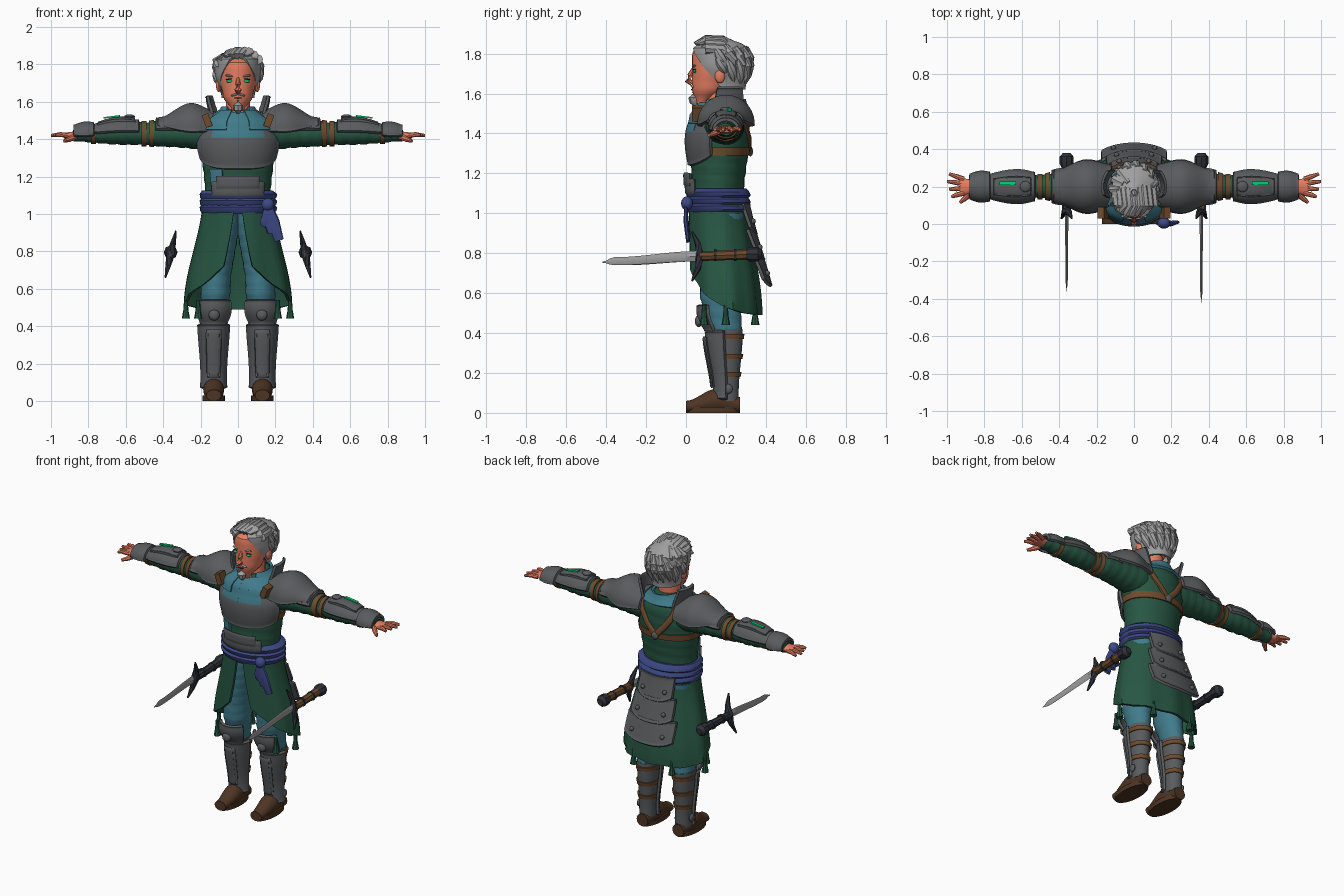
import bpy, bmesh, random
from math import sin, cos, radians, pi
from mathutils import Vector, Matrix

random.seed(4)
if "Cube" in bpy.data.objects:
    bpy.data.objects.remove(bpy.data.objects["Cube"])
FRONT, BACK, TOP = 270, 90, 90
made = []


def material(name, *rgb):
    mat = bpy.data.materials.new(name)
    colour = [channel ** 2.2 for channel in rgb] + [1]
    mat.diffuse_color = colour
    mat.use_nodes = True
    shader = mat.node_tree.nodes["Principled BSDF"]
    shader.inputs["Base Color"].default_value = colour
    shader.inputs["Roughness"].default_value = .8
    return mat


green = material("forest cloth", .17, .34, .27)
armour = material("grey armour", .35, .36, .37)
leather = material("brown leather", .43, .3, .19)
boot_leather = material("dark boot leather", .31, .22, .16)
skin = material("skin", .9, .49, .38)
silver = material("silver hair and steel", .62, .62, .62)
teal = material("teal cloth", .26, .48, .54)
indigo = material("indigo sash", .25, .29, .52)
glow = material("bright green", .08, .8, .47)
charcoal = material("charcoal", .2, .21, .24)


def finish(name, bm, mat, pair, open_shell=False):
    bmesh.ops.recalc_face_normals(bm, faces=bm.faces)
    if open_shell and mat is armour:
        # Armour plates get a raised border
        bmesh.ops.inset_region(bm, faces=bm.faces[:], thickness=.007, depth=-.004, use_boundary=True)
    mesh = bpy.data.meshes.new(name)
    bm.to_mesh(mesh)
    bm.free()
    mesh.materials.append(mat)
    ob = bpy.data.objects.new(name, mesh)
    bpy.context.collection.objects.link(ob)
    if open_shell:
        solidify = ob.modifiers.new("thickness", 'SOLIDIFY')
        solidify.thickness, solidify.offset = .016, 0
    if pair:
        ob.modifiers.new("mirror", 'MIRROR').use_mirror_merge = False
    made.append(ob)


def bridge(bm, rings, closed):
    for lower, upper in zip(rings, rings[1:]):
        count = len(lower)
        for i in range(count if closed else count - 1):
            j = (i + 1) % count
            bm.faces.new((lower[i], lower[j], upper[j], upper[i]))
    if closed:
        bm.faces.new(rings[0])
        bm.faces.new(rings[-1])


def lerp(a, b, t):
    return a + (b - a) * t


# A form is an axis and stations: position, two centre values, two radii
def surface(form, position, angle, grow=0):
    axis, *stations = form
    for low, high in zip(stations, stations[1:]):
        if position <= high[0]:
            break
    t = min(1, max(0, (position - low[0]) / (high[0] - low[0])))
    t = t * t * (3 - 2 * t)
    cu, cv, ru, rv = [lerp(a, b, t) for a, b in zip(low[1:], high[1:])]
    u = cu + (ru + grow) * cos(radians(angle))
    v = cv + (rv + grow) * sin(radians(angle))
    return Vector({'x': (position, u, v), 'y': (u, position, v), 'z': (u, v, position)}[axis])


# Skin a stretch of a form, all round or over part of the turn
def shell(name, mat, form, start, end, grow=0, flare=0, bulge=0, face=BACK, half=None, half_end=None,
          dip=0, folds=0, pleats=0, sides=28, pair=False):
    bm, rings = bmesh.new(), []
    steps = max(2, round(abs(end - start) / .02))
    if half:
        sides = max(12, round(half / 5))
    for i in range(steps + 1):
        t = i / steps
        spread = lerp(half, half_end or half, t) if half else 180
        ring = []
        for k in range(sides + bool(half)):
            across = 2 * k / sides - 1
            angle = face + across * spread
            out = grow + flare * t + bulge * sin(pi * t) + folds * sin(i * 2 + across * 4)
            out += pleats * t * sin(radians(angle) * 9)
            along = lerp(start, end, t) + dip * t * (1 - abs(across) ** 3)
            ring.append(bm.verts.new(surface(form, along, angle, out)))
        rings.append(ring)
    bridge(bm, rings, not half)
    finish(name, bm, mat, pair, bool(half))


def sweep(name, mat, points, radii, flat=1, sides=8, pair=False):
    bm, rings = bmesh.new(), []
    points = [Vector(p) for p in points]
    for i, (point, radius) in enumerate(zip(points, radii)):
        tangent = points[min(i + 1, len(points) - 1)] - points[max(i - 1, 0)]
        turn = tangent.to_track_quat('Z', 'Y')
        ring = []
        for k in range(sides):
            angle = 2 * pi * k / sides
            offset = turn @ Vector((cos(angle), sin(angle), 0)) * radius
            offset.y *= flat
            ring.append(bm.verts.new(point + offset))
        rings.append(ring)
    bridge(bm, rings, True)
    finish(name, bm, mat, pair)


def solid(name, mat, place, size, turn=0, box=False, pair=False):
    bm = bmesh.new()
    matrix = Matrix.Translation(place) @ Matrix.Rotation(radians(turn), 4, 'Y') @ Matrix.Diagonal((*size, 1))
    if box:
        bmesh.ops.create_cube(bm, size=2, matrix=matrix)
    else:
        bmesh.ops.create_uvsphere(bm, u_segments=14, v_segments=8, radius=1, matrix=matrix)
    finish(name, bm, mat, pair)


# Body forms that the clothes and plates follow
foot = ('y', (0, .13, .03, .04, .03), (.15, .13, .06, .056, .06), (.27, .13, .04, .04, .04))
sole = ('z', (0, .13, .135, .06, .135), (.1, .13, .135, .06, .135))
leg = ('z', (.1, .13, .21, .045, .05), (.4, .13, .2, .06, .08), (.6, .12, .17, .08, .1), (1, .09, .17, .1, .12))
skirt = ('z', (.5, 0, .2, .28, .17), (1.1, 0, .16, .18, .14))
torso = ('z', (1.1, 0, .16, .175, .13), (1.4, 0, .17, .2, .15), (1.48, 0, .18, .18, .14), (1.57, 0, .19, .07, .09))
arm = ('x', (.1, .19, 1.43, .1, .09), (.4, .2, 1.43, .08, .07), (.5, .2, 1.43, .06, .06),
       (.6, .2, 1.43, .07, .06), (.9, .2, 1.42, .04, .03))
hand = ('x', (.85, .2, 1.42, .035, .024), (.93, .2, 1.42, .046, .015))
shoulder = ('x', (.1, .2, 1.45, .11, .09), (.25, .2, 1.45, .14, .14), (.43, .2, 1.47, .08, .04))
collar = ('z', (1.5, 0, .2, .15, .13), (1.64, 0, .2, .17, .15))
head = ('z', (1.55, 0, .08, .03, .03), (1.63, 0, .12, .08, .09), (1.72, 0, .15, .1, .12),
        (1.8, 0, .15, .1, .12), (1.87, 0, .17, .04, .05))
scalp = ('z', (1.62, 0, .19, .08, .1), (1.76, 0, .18, .115, .14), (1.82, 0, .17, .115, .14), (1.89, 0, .17, .01, .01))

# Boots and lower legs
shell("boot", boot_leather, foot, 0, .27, pair=True)
shell("sole", boot_leather, sole, 0, .03, pair=True)
shell("shin", armour, leg, .06, .42, grow=.004, pair=True)
for z in (.18, .27, .37):
    shell("calf_strap", leather, leg, z, z + .025, grow=.01, flare=.003, pair=True)
shell("greave", armour, leg, .07, .41, grow=.022, bulge=-.004, face=FRONT, half=85, pair=True)
shell("greave_ridge", armour, leg, .13, .38, grow=.026, face=FRONT, half=25, pair=True)
shell("knee_plate", armour, leg, .41, .54, grow=.022, bulge=.02, face=FRONT, half=55, pair=True)
solid("knee_boss", armour, surface(leg, .46, FRONT, .045), (.03, .02, .03), pair=True)
solid("ankle_boss", armour, surface(leg, .12, 0, .015), (.012, .025, .025), pair=True)

# Trousers and split skirt
shell("trouser_leg", teal, leg, .4, 1, folds=.002, pair=True)
shell("skirt", green, skirt, 1.1, .72, half=176, half_end=163, dip=-.23, pleats=.008)
for angle in (FRONT + 50, 0, 60):
    knot = surface(skirt, .54, angle)
    drops = [knot - Vector((0, 0, drop)) for drop in (0, .04, .05, .1)]
    sweep("hem_tassel", green, drops, (.01, .013, .013, .022), pair=True)

# Torso, sash and scarf
shell("tunic", green, torso, 1, 1.56, folds=.002)
for z in (1, 1.035, 1.07):
    shell("sash_wrap", indigo, torso, z, z + .055, grow=.012, bulge=.022, folds=.004)
solid("sash_knot", indigo, (.16, .005, 1.05), (.035, .03, .035))
for lean, low in ((.06, .86), (.02, .9), (-.02, .94)):
    sweep("sash_tail", indigo, [(.16, 0, 1.05), (.16 + lean / 2, 0, .96), (.16 + lean, .01, low)],
          (.02, .032, .026), flat=.4)
shell("waist_layer", teal, torso, 1.13, 1.24, grow=.006, face=FRONT - 38, half=12)
shell("open_neck", skin, torso, 1.42, 1.55, grow=.004, face=FRONT, half=22)
shell("neck_scarf", teal, torso, 1.51, 1.57, grow=.012, half=150, half_end=140)
shell("scarf_lapel", teal, torso, 1.4, 1.54, grow=.016, face=FRONT + 20, half=20, pair=True)
shell("scarf_fold", teal, torso, 1.45, 1.55, grow=.024, face=FRONT + 35, half=18, pair=True)
sweep("neck", skin, [(0, .15, 1.4), (0, .17, 1.5), (0, .17, 1.65)], (.08, .066, .065), sides=20)

# Body armour
shell("breastplate", armour, torso, 1.46, 1.29, grow=.012, bulge=.012, face=FRONT, half=75, dip=-.05)
shell("belly_plate", armour, torso, 1.17, 1.1, grow=.024, face=FRONT, half=42)
shell("belly_plate_top", armour, torso, 1.2, 1.14, grow=.03, face=FRONT, half=32)
shell("chest_belt", leather, torso, 1.29, 1.33, grow=.008)
strap = [surface(torso, z, angle, .004) for z, angle in ((1.5, 45), (1.45, 55), (1.38, 72), (1.31, BACK))]
sweep("back_strap", leather, strap, (.02, .02, .02, .02), flat=.6, pair=True)
solid("back_buckle", armour, surface(torso, 1.31, BACK, .01), (.025, .012, .025))
solid("shoulder_buckle", leather, (.165, .06, 1.5), (.018, .03, .035), turn=20, box=True, pair=True)
for row in range(3):
    top, out = 1.05 - .13 * row, .015 + .016 * row
    shell("back_tasset", armour, skirt, top, top - .12, grow=out, flare=.022, half=38, half_end=32, dip=-.035)
    solid("tasset_rivet", armour, surface(skirt, top - .09, 70, out + .022), (.014, .014, .014), pair=True)

# Shoulder armour
shell("pauldron", armour, shoulder, .12, .43, face=TOP, half=95, pair=True)
shell("shoulder_lame", armour, arm, .33, .44, grow=.012, bulge=.006, face=TOP, half=75, pair=True)
shell("neck_guard", armour, collar, 1.5, 1.63, face=8, half=38, half_end=25, pair=True)

# Arms and hands
shell("sleeve", green, arm, .13, .88, folds=.003, pair=True)
for x in (.45, .49, .76):
    shell("arm_strap", leather, arm, x, x + .025, grow=.008, pair=True)
shell("vambrace", armour, arm, .53, .78, grow=.01, bulge=.01, face=TOP, half=82, pair=True)
shell("vambrace_ridge", armour, arm, .55, .75, grow=.018, bulge=.01, face=TOP, half=35, pair=True)
solid("elbow_boss", armour, surface(arm, .58, TOP, .03), (.03, .03, .013), pair=True)
solid("bracer_light", glow, surface(arm, .675, 80, .037), (.045, .009, .004), turn=7, box=True, pair=True)
shell("wrist_guard", armour, arm, .77, .88, grow=.02, bulge=.014, face=TOP, half=95, pair=True)
shell("palm", skin, hand, .85, .93, pair=True)
for k in range(4):
    root, tip = .165 + .025 * k, .145 + .041 * k
    reach = 1 - .012 * abs(k - 2)
    sweep("finger", skin, [(.91, root, 1.42), (.95, (root + tip) / 2, 1.425), (reach, tip, 1.42)],
          (.014, .013, .008), pair=True)
sweep("thumb", skin, [(.86, .18, 1.42), (.9, .14, 1.4), (.93, .115, 1.39)], (.018, .015, .009), pair=True)

# Head and face
shell("head", skin, head, 1.55, 1.87)
sweep("nose", skin, [(0, .04, 1.73), (0, .02, 1.69), (0, .01, 1.665), (0, .03, 1.65)], (.009, .014, .018, .012))
solid("ear", skin, (.103, .17, 1.69), (.015, .026, .038), pair=True)
solid("eye", glow, surface(head, 1.71, FRONT + 27), (.018, .008, .008), pair=True)
solid("eyelid", charcoal, surface(head, 1.721, FRONT + 27), (.022, .008, .003), turn=6, pair=True)
solid("eyebrow", silver, surface(head, 1.738, FRONT + 25), (.027, .009, .006), turn=-9, pair=True)
solid("moustache", silver, surface(head, 1.637, FRONT + 14), (.022, .009, .006), turn=14, pair=True)
solid("mouth", boot_leather, surface(head, 1.62, FRONT), (.02, .007, .004))
sweep("goatee", silver, [(0, .04, 1.607), (0, .038, 1.58), (0, .042, 1.56), (0, .05, 1.54)], (.01, .026, .025, .01))

# Hair cap with swept locks
shell("hair_cap", silver, scalp, 1.885, 1.62, half=178, half_end=95)
for k in range(-4, 5):
    x = .024 * k
    rise = 1.86 - .003 * k * k + random.uniform(0, .012)
    start = .06 + .003 * k * k
    sweep("top_lock", silver, [(x, start + .02, 1.8), (x - .01, start, rise - .01), (x + .01, .1, rise + .005),
          (x, .18, rise), (x, .27, rise - .05)], (.012, .024, .028, .028, .006))
for layer in (1.82, 1.76):
    for angle in range(-5, 190, 22):
        z = layer + random.uniform(-.02, .02)
        fall = .08 + .05 * sin(radians(angle))
        lock = [surface(scalp, z - fall * t, angle + 12 * t) for t in (-.2, .2, .6, 1)]
        sweep("side_lock", silver, lock, (.015, .026, .024, .005))

# Twin swords beside the hips
for side, tip, grip in ((1, -.42, leather), (-1, -.36, charcoal)):
    x = .36 * side
    blade = ('y', (tip, x, .755, .001, .002), (tip + .06, x, .76, .006, .02), (.06, x, .785, .009, .026))
    shell("sword_blade", silver, blade, tip, .06, sides=4)
    guard = [(x + .014 * side * k, .07 - .01 * k * k, .785 - .062 * k) for k in range(-2, 3)]
    sweep("sword_guard", charcoal, guard, (.005, .016, .026, .016, .005), sides=6)
    sweep("sword_grip", grip, [(x, .07, .785), (x, .2, .79), (x, .32, .795)], (.024, .025, .027))
    for y in (.14, .24):
        sweep("grip_ring", charcoal, [(x, y, .79), (x, y + .014, .79)], (.03, .03))
    sweep("pommel", charcoal, [(x, y, .795) for y in (.3, .32, .36, .38)], (.026, .037, .037, .02))

# Bake the modifiers, then smooth with sharp edges kept
bpy.ops.object.select_all(action='DESELECT')
for ob in made:
    ob.select_set(True)
bpy.context.view_layer.objects.active = made[0]
bpy.ops.object.convert(target='MESH')
bpy.ops.object.shade_smooth_by_angle(angle=radians(38))
